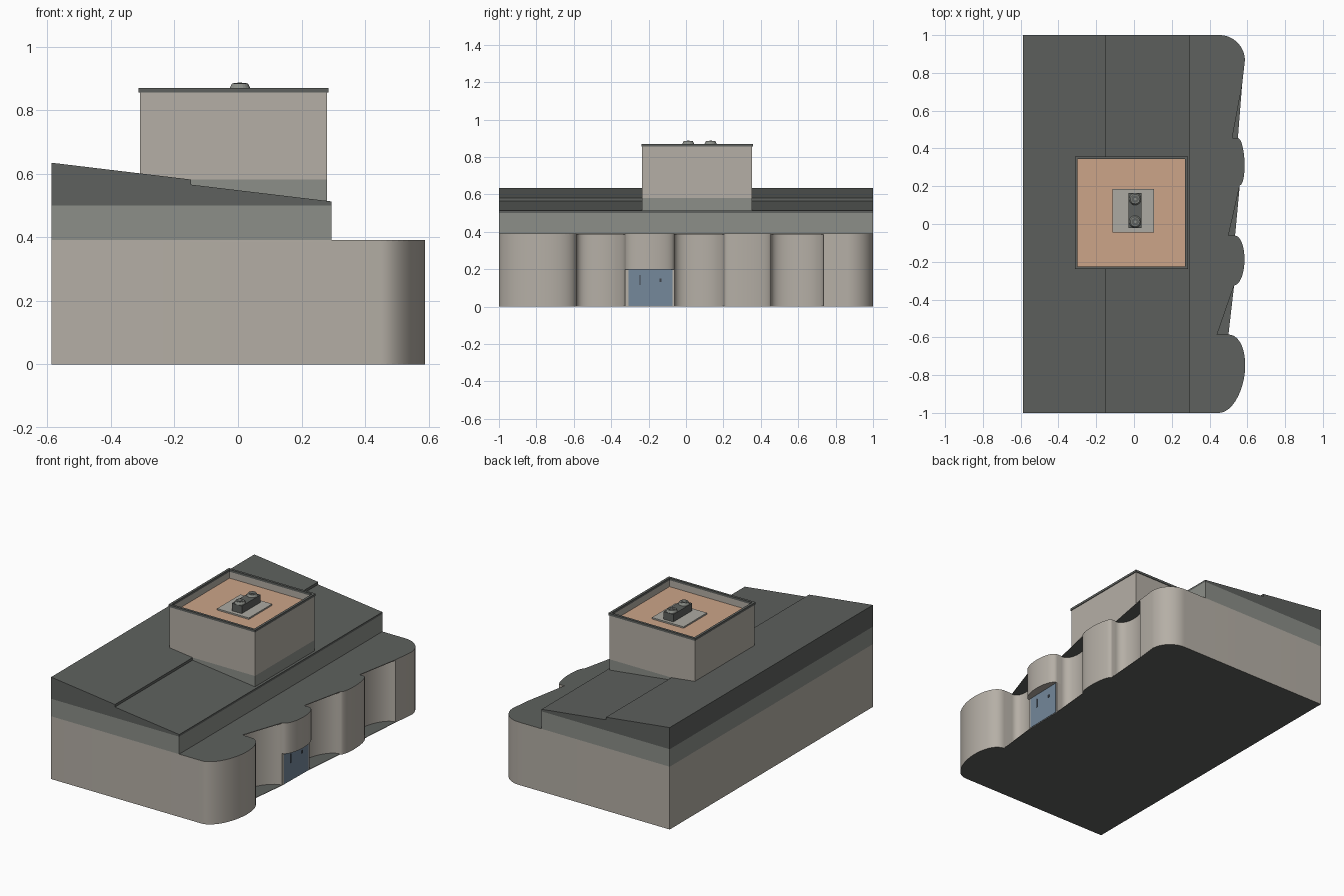
import bpy, bmesh, math

if "Cube" in bpy.data.objects:
    bpy.data.objects.remove(bpy.data.objects["Cube"])


def material(name, r, g, b):
    m = bpy.data.materials.new(name)
    lin = [((c / 255 + 0.055) / 1.055) ** 2.4 for c in (r, g, b)]
    m.diffuse_color = (*lin, 1)
    m.use_nodes = True
    m.node_tree.nodes["Principled BSDF"].inputs["Base Color"].default_value = m.diffuse_color
    return m


WALL = material("warm grey wall", 181, 175, 166)
BAND = material("mid grey band", 140, 143, 137)
DARK = material("dark grey roof", 94, 97, 94)
TAN = material("tan deck", 204, 165, 137)
PALE = material("pale grey slab", 172, 170, 162)
BLUE = material("blue door", 116, 136, 155)
BLACK = material("dark slate detail", 62, 68, 76)


def finish(name, bm, mats):
    bmesh.ops.recalc_face_normals(bm, faces=bm.faces)
    me = bpy.data.meshes.new(name)
    bm.to_mesh(me)
    bm.free()
    for m in mats:
        me.materials.append(m)
    ob = bpy.data.objects.new(name, me)
    bpy.context.collection.objects.link(ob)
    return ob


def prism(name, outline, z0, z1, side, cap=None, smooth=False):
    """Extrude a plan outline upward; caps may take another colour."""
    bm = bmesh.new()
    f = bm.faces.new([bm.verts.new((x, y, z0)) for x, y in outline])
    ext = bmesh.ops.extrude_face_region(bm, geom=[f], use_keep_orig=True)
    for v in ext["geom"]:
        if isinstance(v, bmesh.types.BMVert):
            v.co.z = z1
    bm.normal_update()
    for face in bm.faces:
        face.material_index = 1 if cap and abs(face.normal.z) > 0.9 else 0
    ob = finish(name, bm, [side] + ([cap] if cap else []))
    if smooth:
        bpy.ops.object.select_all(action="DESELECT")
        bpy.context.view_layer.objects.active = ob
        ob.select_set(True)
        bpy.ops.object.shade_smooth_by_angle(angle=math.radians(30))
    return ob


def rect(x0, x1, y0, y1):
    return [(x0, y0), (x1, y0), (x1, y1), (x0, y1)]


def box(name, x0, x1, y0, y1, z0, z1, mat):
    return prism(name, rect(x0, x1, y0, y1), z0, z1, mat)


def arc(p, q, depth, n=20):
    """Half ellipse from p to q, bulging along +x (or -x if negative)."""
    pts = []
    for i in range(n + 1):
        a = math.pi * i / n
        t = (1 - math.cos(a)) / 2
        pts.append((p[0] + (q[0] - p[0]) * t + depth * math.sin(a),
                    p[1] + (q[1] - p[1]) * t))
    return pts


# Wavy front: each bay has an inner cusp, then a start and end for its bulge
BAYS = [((0.44, -0.585), (0.53, -0.325), (0.535, -0.062)),
        ((0.50, -0.062), (0.56, 0.205), (0.55, 0.455)),
        ((0.52, 0.455), (0.572, 0.735), None)]


def outline(kind, door_cut):
    pts = [(-0.588, -1)] + arc((0.45, -1), (0.50, -0.585), 0.111)
    for i, (cusp, start, end) in enumerate(BAYS):
        if kind == "wall":
            pts += arc(cusp, start, -0.08)[:-1]
        elif kind == "roof":
            pts.append(cusp)
        if end is None:
            pts.append(start)
            for k in range(17):
                a = math.pi / 2 * k / 16
                pts.append((0.452 + 0.135 * math.cos(a), 0.865 + 0.135 * math.sin(a)))
        elif i == 0 and door_cut:
            pts += [start, end]
        else:
            pts += arc(start, end, 0.585 - (start[0] + end[0]) / 2)
    return pts + [(-0.588, 1)]


# Ground storey with floor plate and flat roof
prism("floor_plate", outline("floor", True), 0, 0.003, WALL, DARK)
prism("lower_wall", outline("wall", True), 0.003, 0.2, WALL, smooth=True)
prism("upper_wall", outline("wall", False), 0.2, 0.387, WALL, smooth=True)
prism("lower_roof", outline("roof", False), 0.387, 0.391, WALL, DARK)

# Door leaf with two small details, set on the bay chord
def chord_plate(name, y0, y1, z0, z1, off, mat):
    (xa, ya), (xb, yb) = BAYS[0][1], BAYS[0][2]
    fx = lambda y: xa + (xb - xa) * (y - ya) / (yb - ya)
    prism(name, [(fx(y0) - 0.004, y0), (fx(y0) + off, y0),
                 (fx(y1) + off, y1), (fx(y1) - 0.004, y1)], z0, z1, mat)


chord_plate("door", -0.307, -0.072, 0.003, 0.199, 0.003, BLUE)
chord_plate("door_handle", -0.248, -0.243, 0.115, 0.17, 0.006, BLACK)
chord_plate("door_lock", -0.142, -0.131, 0.132, 0.15, 0.006, BLACK)

# Upper tier band
box("tier_band", -0.588, 0.295, -1, 1, 0.391, 0.5, BAND)

# Stepped sloping roof: side profile extruded along y
profile = [(-0.588, 0.5), (0.295, 0.5), (0.295, 0.513), (-0.148, 0.566),
           (-0.148, 0.582), (-0.588, 0.635)]
bm = bmesh.new()
a = [bm.verts.new((x, -1, z)) for x, z in profile]
b = [bm.verts.new((x, 1, z)) for x, z in profile]
bm.faces.new(a)
bm.faces.new(b[::-1])
for i in range(len(a)):
    j = (i + 1) % len(a)
    bm.faces.new((a[i], a[j], b[j], b[i]))
finish("sloping_roof", bm, [DARK])

# Tower
X0, X1, Y0, Y1 = -0.309, 0.281, -0.235, 0.354


def frame(name, grow, thick, z0, z1, mat):
    """Four walls around the tower outline."""
    x0, x1, y0, y1 = X0 - grow, X1 + grow, Y0 - grow, Y1 + grow
    bm = bmesh.new()
    rings = []
    for t, z in ((0, z0), (0, z1), (thick, z1), (thick, z0)):
        rings.append([bm.verts.new((x, y, z)) for x, y in rect(x0 + t, x1 - t, y0 + t, y1 - t)])
    for r in range(4):
        for i in range(4):
            j = (i + 1) % 4
            s = (r + 1) % 4
            bm.faces.new((rings[r][i], rings[r][j], rings[s][j], rings[s][i]))
    finish(name, bm, [mat])


box("tower_base", X0, X1, Y0, Y1, 0.505, 0.582, BAND)
box("tower_wall", X0, X1, Y0, Y1, 0.582, 0.81, WALL)
frame("tower_parapet", 0, 0.009, 0.81, 0.856, WALL)
frame("parapet_cap", 0.004, 0.015, 0.856, 0.87, DARK)
box("tower_deck", X0 + 0.009, X1 - 0.009, Y0 + 0.009, Y1 - 0.009, 0.81, 0.815, TAN)

# Rooftop machine on a slab, with two fans
box("machine_slab", -0.113, 0.106, -0.045, 0.185, 0.815, 0.824, PALE)
box("machine_body", -0.028, 0.04, -0.02, 0.165, 0.824, 0.871, DARK)


def cone(name, y, r1, r2, z0, z1, mat):
    bm = bmesh.new()
    bmesh.ops.create_cone(bm, cap_ends=True, segments=20, radius1=r1, radius2=r2, depth=z1 - z0)
    bmesh.ops.translate(bm, verts=bm.verts, vec=(0.006, y, (z0 + z1) / 2))
    finish(name, bm, [mat])


for n, y in (("front", 0.012), ("back", 0.132)):
    cone(n + "_fan_ring", y, 0.032, 0.025, 0.871, 0.885, BAND)
    cone(n + "_fan_grille", y, 0.02, 0.02, 0.884, 0.8865, DARK)
    cone(n + "_fan_hub", y, 0.007, 0.007, 0.886, 0.888, BAND)
